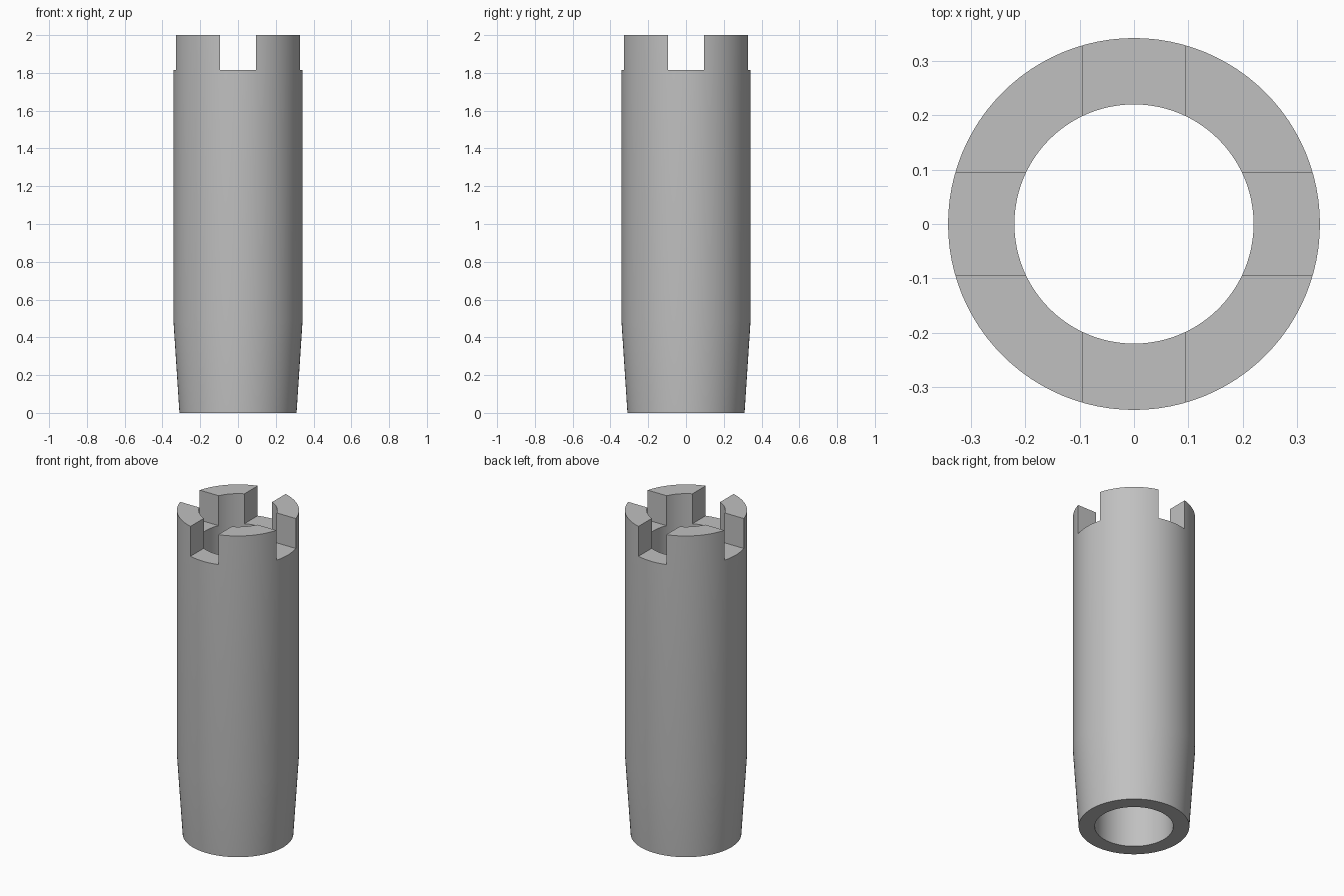
import bpy
import bmesh
import math
from mathutils import Matrix

cube = bpy.data.objects.get("Cube")
if cube:
    bpy.data.objects.remove(cube, do_unlink=True)

OUTER, INNER, FOOT = 0.342, 0.22, 0.31
HEIGHT, TAPER_TOP, SLOT_FLOOR, SLOT_WIDTH = 2.0, 0.49, 1.815, 0.19
SIDES = 96

# One plain metal grey
grey = bpy.data.materials.new("plain grey")
grey.use_nodes = True
colour = (0.53, 0.53, 0.53, 1)
grey.diffuse_color = colour
grey.node_tree.nodes["Principled BSDF"].inputs["Base Color"].default_value = colour


def make_object(name, bm):
    bmesh.ops.recalc_face_normals(bm, faces=bm.faces)
    mesh = bpy.data.meshes.new(name)
    bm.to_mesh(mesh)
    bm.free()
    mesh.materials.append(grey)
    obj = bpy.data.objects.new(name, mesh)
    bpy.context.collection.objects.link(obj)
    return obj


# Hollow sleeve: a closed wall profile turned around z
bm = bmesh.new()
profile = [(INNER, 0), (FOOT, 0), (OUTER, TAPER_TOP), (OUTER, HEIGHT), (INNER, HEIGHT)]
verts = [bm.verts.new((r, 0, z)) for r, z in profile]
edges = [bm.edges.new((verts[i - 1], v)) for i, v in enumerate(verts)]
bmesh.ops.spin(bm, geom=verts + edges, cent=(0, 0, 0), axis=(0, 0, 1),
               angle=math.tau, steps=SIDES, use_duplicate=False)
bmesh.ops.remove_doubles(bm, verts=bm.verts, dist=0.0001)
sleeve = make_object("slotted_sleeve", bm)

# Two crossing bars cut the four slots in the rim
cutters = []
for name, size in (("slot_cutter_x", (1, SLOT_WIDTH, 0.5)),
                   ("slot_cutter_y", (SLOT_WIDTH, 1, 0.5))):
    bm = bmesh.new()
    place = Matrix.Translation((0, 0, SLOT_FLOOR + size[2] / 2))
    bmesh.ops.create_cube(bm, size=1, matrix=place @ Matrix.Diagonal((*size, 1)))
    cutter = make_object(name, bm)
    cutter.hide_render = True
    cutters.append(cutter)
    cut = sleeve.modifiers.new(name, "BOOLEAN")
    cut.operation = "DIFFERENCE"
    cut.solver = "EXACT"
    cut.object = cutter

bpy.ops.object.select_all(action="DESELECT")
bpy.context.view_layer.objects.active = sleeve
sleeve.select_set(True)
for modifier in list(sleeve.modifiers):
    bpy.ops.object.modifier_apply(modifier=modifier.name)
for cutter in cutters:
    bpy.data.objects.remove(cutter, do_unlink=True)

# Smooth round walls, crisp rims and slots
bpy.ops.object.shade_smooth_by_angle(angle=math.radians(30))
